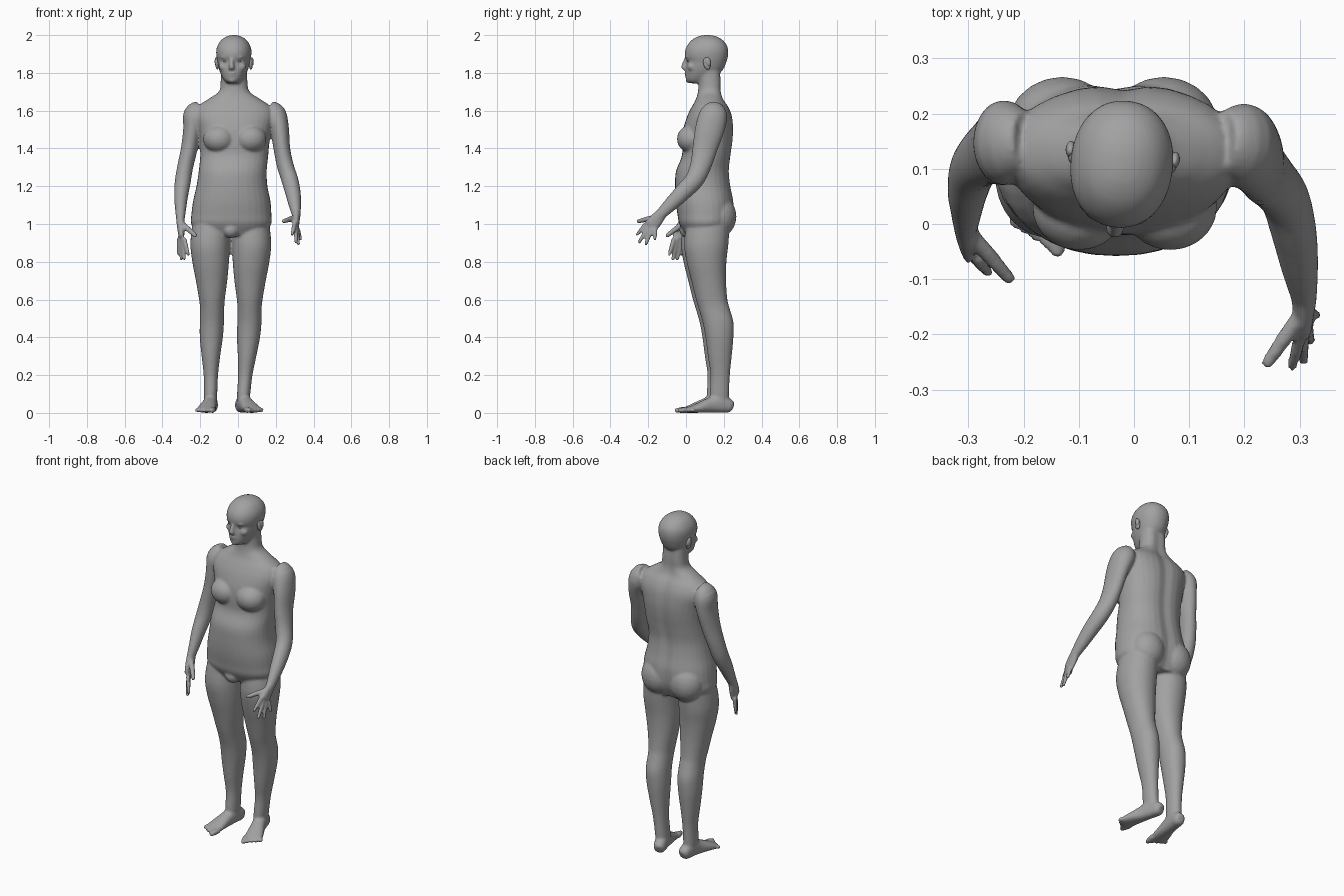
import bpy, bmesh, math
from mathutils import Vector, Matrix

cube = bpy.data.objects.get("Cube")
if cube:
    bpy.data.objects.remove(cube, do_unlink=True)

skin = bpy.data.materials.new("matte grey")
skin.use_nodes = True
grey = (0.36, 0.36, 0.36, 1)
skin.diffuse_color = grey
shader = skin.node_tree.nodes["Principled BSDF"]
shader.inputs["Base Color"].default_value = grey
shader.inputs["Roughness"].default_value = 0.8

SEGMENTS = 32
MIDLINE = -0.038
IDENTITY = Matrix.Identity(4)


def spline(rows, steps=4):
    """Smoothly interpolate rows of section values."""
    p = [Vector(r) for r in rows]
    p = [p[0]] + p + [p[-1]]
    out = []
    for a, b, c, d in zip(p, p[1:], p[2:], p[3:]):
        for i in range(steps):
            t = i / steps
            out.append(b + (c - a) * (t / 2)
                       + (a * 2 - b * 5 + c * 4 - d) * (t * t / 2)
                       + (b * 3 - a - c * 3 + d) * (t ** 3 / 2))
    out.append(p[-1])
    return out


def tube(bm, rows, flat=False, power=2, groove=0, matrix=IDENTITY):
    """Loft oval sections; each row is x, y, z, half width, half depth."""
    sections = spline(rows)
    centres = [Vector(s[:3]) for s in sections]
    rings = []
    last = len(sections) - 1
    for i, s in enumerate(sections):
        along = centres[min(i + 1, last)] - centres[max(i - 1, 0)]
        along = Vector((0, 0, 1)) if flat else along.normalized()
        side = Vector((1, 0, 0))
        side = (side - along * side.dot(along)).normalized()
        deep = along.cross(side)
        ring = []
        for k in range(SEGMENTS):
            angle = math.tau * k / SEGMENTS
            c, n = math.cos(angle), math.sin(angle)
            u = math.copysign(abs(c) ** (2 / power), c) * s[3]
            v = math.copysign(abs(n) ** (2 / power), n) * s[4]
            if n > 0:
                v -= groove * math.exp(-(u / 0.035) ** 2)
            ring.append(bm.verts.new(matrix @ (centres[i] + side * u + deep * v)))
        rings.append(ring)
    for low, high in zip(rings, rings[1:]):
        for k in range(SEGMENTS):
            j = (k + 1) % SEGMENTS
            bm.faces.new((low[k], low[j], high[j], high[k]))
    bm.faces.new(rings[0][::-1])
    bm.faces.new(rings[-1])


def upright(bm, rows, **options):
    """Loft level sections; each row is z, x, half width, front y, back y."""
    tube(bm, [(x, (f + b) / 2, z, w, (b - f) / 2) for z, x, w, f, b in rows],
         flat=True, **options)


def ball(bm, centre, radii, matrix=IDENTITY):
    place = matrix @ Matrix.Translation(centre) @ Matrix.Diagonal((*radii, 1))
    bmesh.ops.create_icosphere(bm, subdivisions=3, radius=1, matrix=place)


def digit(bm, base, tip, thick, matrix=IDENTITY):
    """Finger, thumb or toe with a rounded end."""
    middle = Vector(base).lerp(Vector(tip), 0.5)
    tube(bm, [(*base, thick, thick), (*middle, thick, thick),
              (*tip, thick * 0.8, thick * 0.8)], matrix=matrix)
    ball(bm, tip, [thick * 0.85] * 3, matrix)


def finish(name, bm, voxel=None):
    bmesh.ops.recalc_face_normals(bm, faces=bm.faces)
    mesh = bpy.data.meshes.new(name)
    bm.to_mesh(mesh)
    bm.free()
    obj = bpy.data.objects.new(name, mesh)
    bpy.context.collection.objects.link(obj)
    mesh.materials.append(skin)
    bpy.ops.object.select_all(action='DESELECT')
    obj.select_set(True)
    bpy.context.view_layer.objects.active = obj
    if voxel:
        remesh = obj.modifiers.new("blend", 'REMESH')
        remesh.mode = 'VOXEL'
        remesh.voxel_size = voxel
        remesh.use_smooth_shade = True
        relax = obj.modifiers.new("relax", 'SMOOTH')
        relax.factor = 0.5
        relax.iterations = 4
        bpy.ops.object.convert(target='MESH')
    bpy.ops.object.shade_smooth()
    return obj


body = bmesh.new()

# Torso and neck
upright(body, [
    (0.94, -.036, .17, .0, .215), (1.0, -.036, .212, -.035, .245),
    (1.05, -.035, .212, -.045, .255), (1.12, -.033, .205, -.055, .255),
    (1.2, -.032, .188, -.058, .24), (1.28, -.028, .18, -.053, .232),
    (1.36, -.02, .18, -.022, .24), (1.43, -.018, .184, -.02, .25),
    (1.5, -.018, .195, -.015, .254), (1.57, -.02, .212, .006, .247),
    (1.62, -.02, .195, .03, .228), (1.66, -.02, .14, .052, .202),
    (1.7, -.02, .082, .063, .193), (1.75, -.021, .071, .066, .193),
    (1.82, -.022, .07, .06, .19)], power=2.25, groove=.012)

# Chest, buttocks and groin
for s in (-1, 1):
    ball(body, (-.017 + s * .083, .03, 1.45), (.085, .078, .075))
    ball(body, (MIDLINE + s * .092, .175, 1.04), (.1, .092, .11))
ball(body, (MIDLINE, .01, .97), (.045, .045, .045))

# Legs and feet: side, forward shift, ankle shift, foot turn
for s, shift, lean, turn in ((1, .008, -.034, 16), (-1, -.008, -.005, -7)):
    rows = [(1.03, .1, .1, .0, .225), (.9, .11, .104, -.018, .217),
            (.8, .107, .097, -.005, .206), (.7, .102, .083, .02, .204),
            (.6, .1, .068, .045, .211), (.55, .099, .064, .06, .224),
            (.48, .1, .064, .08, .243), (.4, .102, .061, .095, .243),
            (.3, .103, .049, .108, .234), (.2, .102, .038, .122, .224),
            (.1, .102, .035, .118, .22), (.04, .102, .033, .12, .22)]
    upright(body, [(z, MIDLINE + s * x + lean * max(0, .5 - z) / .4, w,
                    f + shift, b + shift) for z, x, w, f, b in rows], power=2.1)
    ankle = Vector((MIDLINE + s * .102 + lean, .17 + shift, 0))
    foot = Matrix.Translation(ankle) @ Matrix.Rotation(math.radians(turn), 4, 'Z')
    tube(body, [(0, .072, .03, .018, .022), (0, .055, .036, .032, .036),
                (0, 0, .05, .036, .05), (0, -.05, .041, .038, .041),
                (s * .004, -.11, .028, .046, .028),
                (s * .006, -.155, .018, .05, .018),
                (s * .008, -.175, .014, .045, .013)], power=2.3, matrix=foot)
    for k in range(5):
        x = s * (k * .021 - .032)
        digit(body, (x, -.155, .018), (x, -.208 + k * .01, .013),
              .016 if k == 0 else .0115, foot)

# Arms, ending at the wrists
left_arm = [(.16, .15, 1.6, .055, .055), (.195, .145, 1.575, .062, .075),
            (.22, .125, 1.5, .05, .077), (.232, .1, 1.4, .044, .066),
            (.25, .078, 1.31, .044, .056), (.274, .045, 1.235, .044, .05),
            (.29, -.015, 1.17, .041, .045), (.3, -.075, 1.11, .034, .038),
            (.308, -.13, 1.055, .024, .029)]
right_arm = [(-.195, .15, 1.6, .055, .055), (-.23, .148, 1.575, .06, .075),
             (-.242, .145, 1.5, .048, .075), (-.258, .135, 1.4, .044, .064),
             (-.28, .118, 1.3, .042, .054), (-.293, .096, 1.22, .042, .048),
             (-.302, .058, 1.14, .036, .042), (-.304, .022, 1.07, .028, .034),
             (-.305, -.005, 1.02, .022, .028)]

# Hands: first and last knuckle, four fingertips, thumb root and tip
left_hand = [(.3, -.208, 1.005), (.317, -.163, .972),
             (.287, -.258, .945), (.307, -.247, .905), (.32, -.212, .895),
             (.33, -.165, .92), (.302, -.165, 1.035), (.243, -.25, 1.015)]
right_hand = [(-.285, -.064, .925), (-.313, -.012, .925),
              (-.264, -.088, .84), (-.285, -.07, .815), (-.3, -.045, .815),
              (-.313, -.022, .84), (-.295, -.02, 1.0), (-.227, -.098, .94)]

for arm, hand in ((left_arm, left_hand), (right_arm, right_hand)):
    tube(body, arm)
    first, final, *tips = [Vector(p) for p in hand]
    knuckles = first.lerp(final, .5)
    wrist = Vector(arm[-1][:3])
    tube(body, [arm[-1], (*wrist.lerp(knuckles, .5), .019, .037),
                (*knuckles, .014, .038)])
    for k in range(4):
        digit(body, first.lerp(final, k / 3), tips[k], .0115)
    digit(body, tips[4], tips[5], .0145)

# Head, turned slightly to its right
pivot = Matrix.Translation((-.022, .11, 0))
turned = pivot @ Matrix.Rotation(math.radians(-6), 4, 'Z')
upright(body, [
    (1.745, 0, .03, -.09, .0), (1.76, 0, .046, -.108, .02),
    (1.785, 0, .062, -.112, .055), (1.82, 0, .077, -.112, .088),
    (1.86, 0, .086, -.106, .105), (1.885, 0, .091, -.116, .112),
    (1.915, 0, .093, -.116, .114), (1.945, 0, .086, -.104, .107),
    (1.975, 0, .066, -.078, .083), (1.993, 0, .038, -.045, .05),
    (2.0, 0, .012, -.015, .02)], power=2.15, matrix=turned)

# Nose, lips, chin and cheeks
tube(body, [(0, -.108, 1.875, .01, .012), (0, -.118, 1.85, .012, .013),
            (0, -.123, 1.828, .016, .014), (0, -.113, 1.815, .013, .008)],
     flat=True, matrix=turned)
ball(body, (0, -.105, 1.798), (.024, .014, .007), turned)
ball(body, (0, -.103, 1.785), (.021, .014, .007), turned)
ball(body, (0, -.095, 1.763), (.024, .018, .016), turned)
for s in (-1, 1):
    ball(body, (s * .045, -.075, 1.832), (.028, .024, .022), turned)
    ball(body, (s * .033, -.096, 1.882), (.026, .014, .007), turned)
finish("body", body, voxel=.007)

# Ears and eyes
for s, word in ((1, "left"), (-1, "right")):
    ear = bmesh.new()
    tilt = Matrix.Rotation(math.radians(12), 4, 'X')
    place = turned @ Matrix.Translation((s * .089, .01, 1.85)) @ tilt
    ball(ear, (0, 0, 0), (.011, .019, .033), place)
    ball(ear, (s * .006, .008, .008), (.009, .014, .024), place)
    finish(word + "_ear", ear)
    eye = bmesh.new()
    ball(eye, (s * .033, -.091, 1.862), (.014, .011, .007), turned)
    finish(word + "_eye", eye)
